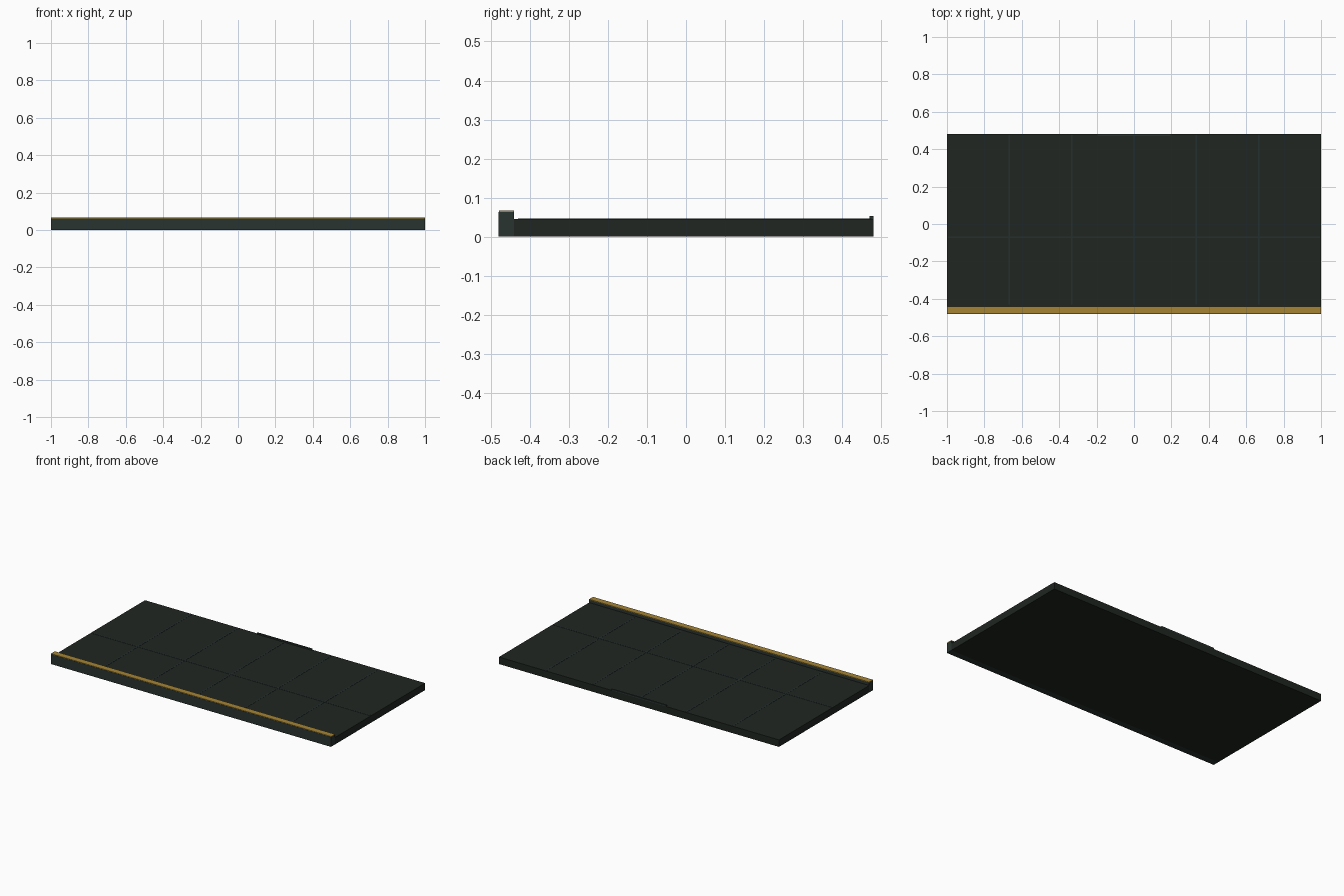
import bpy

if "Cube" in bpy.data.objects:
    bpy.data.objects.remove(bpy.data.objects["Cube"])


def material(name, color):
    m = bpy.data.materials.new(name)
    m.diffuse_color = (*color, 1)
    m.use_nodes = True
    m.node_tree.nodes["Principled BSDF"].inputs["Base Color"].default_value = m.diffuse_color
    return m


def box(name, x, y, z, mat):
    """Box from (min, max) ranges on each axis."""
    bpy.ops.mesh.primitive_cube_add(size=1, location=[sum(r) / 2 for r in (x, y, z)])
    o = bpy.context.object
    o.name = name
    o.scale = [r[1] - r[0] for r in (x, y, z)]
    bpy.ops.object.transform_apply(location=False, rotation=False, scale=True)
    o.data.materials.append(mat)
    return o


dark = material("dark_panel", (0.014, 0.019, 0.015))
trim = material("dark_trim", (0.022, 0.034, 0.029))
seam = material("seam", (0.018, 0.030, 0.029))
gold = material("gold", (0.38, 0.23, 0.035))

# Main slab
top = 0.045
box("floor_slab", (-1, 1), (-0.44, 0.48), (0, top), dark)

# Raised front kerb with gold edge strip
box("front_kerb", (-1, 1), (-0.48, -0.44), (0, 0.063), trim)
box("edge_strip", (-1, 1), (-0.479, -0.44), (0.063, 0.067), gold)

# Panel seams: five across the depth, one along the length
for i in range(-2, 3):
    x = i / 3
    box(f"cross_seam_{i + 3}", (x - 0.004, x + 0.004), (-0.43, 0.475), (top - 0.002, top + 0.001), seam)
box("long_seam", (-0.995, 0.995), (-0.074, -0.066), (top - 0.002, top + 0.0013), seam)

# Small lip at the middle of the back edge
box("back_lip", (-0.195, 0.195), (0.47, 0.48), (top - 0.005, 0.053), trim)
